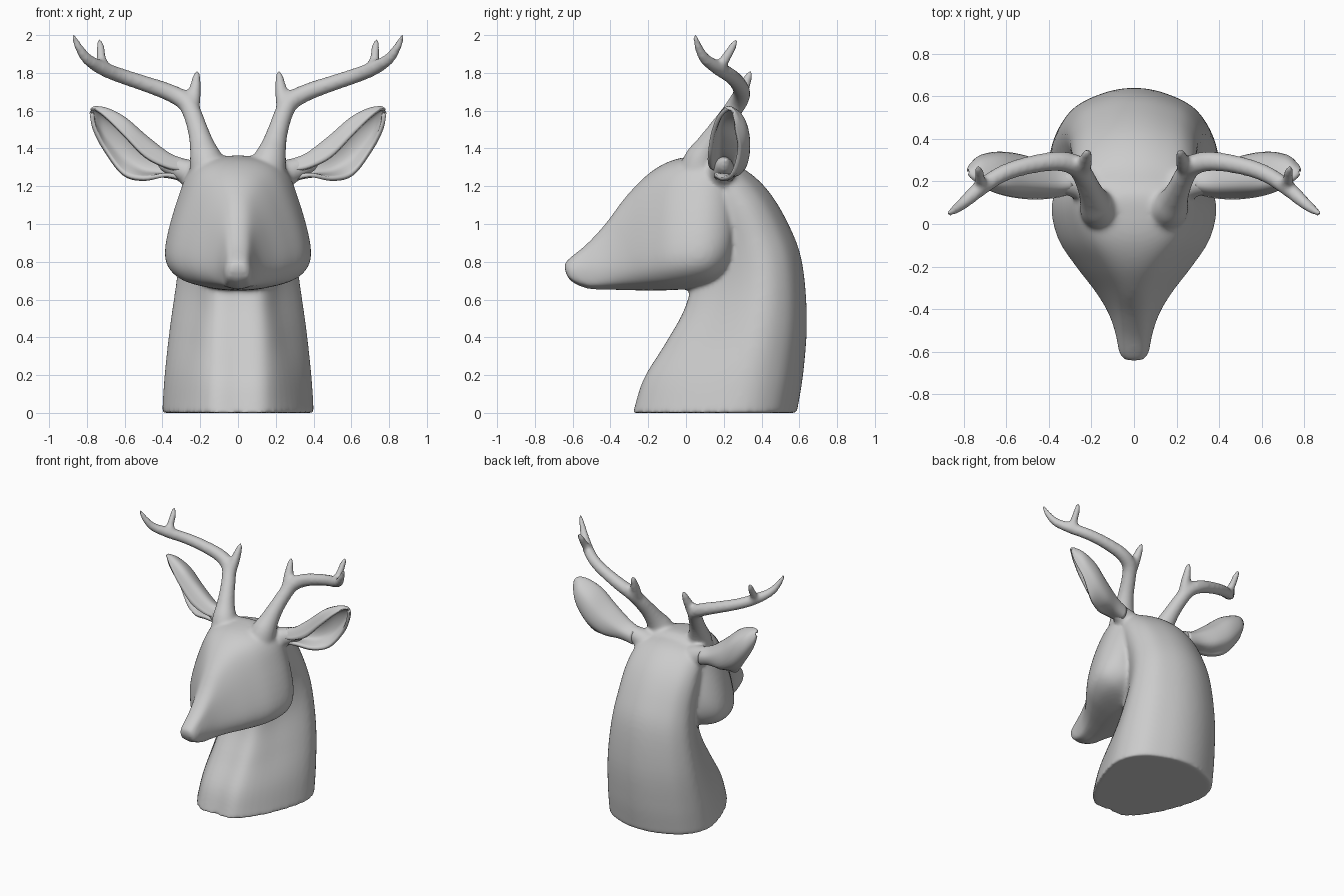
import bpy, math
from mathutils import Vector, Quaternion

if "Cube" in bpy.data.objects:
    bpy.data.objects.remove(bpy.data.objects["Cube"])


def spline(pts, n, closed=False):
    """Catmull-Rom curve through vectors of any size, n steps per span."""
    c, out = len(pts), []
    for i in range(c if closed else c - 1):
        if closed:
            a, b, d, e = (pts[(i + k) % c] for k in (-1, 0, 1, 2))
        else:
            b, d = pts[i], pts[i + 1]
            a = pts[i - 1] if i else b * 2 - d
            e = pts[i + 2] if i + 2 < c else d * 2 - b
        for s in range(n):
            t = s / n
            out.append((b * 2 + (d - a) * t + (a * 2 - b * 5 + d * 4 - e) * t * t
                        + (b * 3 - a - d * 3 + e) * t ** 3) * 0.5)
    if not closed:
        out.append(pts[-1].copy())
    return out


def skin(rings, closed=True):
    """Vertices and faces joining successive rings, capped when closed."""
    m = len(rings[0])
    verts = [p for r in rings for p in r]
    faces = [(i * m + j, i * m + (j + 1) % m, (i + 1) * m + (j + 1) % m, (i + 1) * m + j)
             for i in range(len(rings) - 1) for j in range(m if closed else m - 1)]
    if closed:
        faces += [tuple(reversed(range(m))), tuple(range(len(verts) - m, len(verts)))]
    return verts, faces


def loft(rings, n_along, n_round, closed=True):
    rings = [spline(r, n_round, closed) for r in rings]
    cols = [spline([r[j] for r in rings], n_along) for j in range(len(rings[0]))]
    return skin([list(r) for r in zip(*cols)], closed)


def tube(path, sides=16, n=6):
    """Tapered round tube; path entries are x, y, z, radius."""
    pts = spline([Vector(p) for p in path], n)
    prev, q, rings = Vector((0, 0, 1)), Quaternion(), []
    for i, p in enumerate(pts):
        t = (pts[min(i + 1, len(pts) - 1)] - pts[max(i - 1, 0)]).to_3d().normalized()
        q = prev.rotation_difference(t) @ q
        prev = t
        rings.append([p.to_3d() + q @ Vector((math.cos(a), math.sin(a), 0)) * p[3]
                      for a in (2 * math.pi * k / sides for k in range(sides))])
    return skin(rings)


def both_sides(part):
    """The part and its reflection in x."""
    verts, faces = part
    return [part, ([Vector((-v.x, v.y, v.z)) for v in verts], [f[::-1] for f in faces])]


def make(name, *parts):
    verts, faces = [], []
    for v, f in parts:
        o = len(verts)
        verts += v
        faces += [tuple(i + o for i in face) for face in f]
    me = bpy.data.meshes.new(name)
    me.from_pydata([tuple(v) for v in verts], [], faces)
    me.shade_smooth()
    ob = bpy.data.objects.new(name, me)
    bpy.context.collection.objects.link(ob)
    return ob


def symmetric(half):
    """Close a half profile whose first and last points lie on x = 0."""
    return half + [Vector((-p.x, p.y, p.z)) for p in half[-2:0:-1]]


# Neck: front y,z / back y,z / half width / fullness of the throat sides
neck = [(-.275, 0, .587, 0, .402, .78), (-.218, .18, .622, .22, .388, .75),
        (-.103, .37, .64, .5, .36, .7), (.0, .56, .614, .8, .322, .68),
        (.04, .75, .542, 1.0, .3, .72), (.02, .95, .432, 1.18, .29, .78),
        (-.03, 1.1, .3, 1.295, .265, .78), (-.06, 1.2, .15, 1.345, .2, .78)]
neck_rings = []
for fy, fz, by, bz, w, s in neck:
    f, b = Vector((0, fy, fz)), Vector((0, by, bz))
    section = [(0, 0), (.4, .02), (s, .28), (1, .63), (.83, .85), (.43, .962), (0, 1)]
    neck_rings.append(symmetric([f.lerp(b, t) + Vector((x * w, 0, 0)) for x, t in section]))

# Head: y / top z / bottom z / half width / z of widest / brow half width
head = [(-.642, .795, .75, .04, .775, .025), (-.61, .825, .695, .068, .755, .04),
        (-.52, .9, .656, .086, .76, .048), (-.42, 1.01, .652, .12, .77, .055),
        (-.32, 1.143, .65, .18, .79, .07), (-.2, 1.265, .648, .272, .82, .12),
        (-.08, 1.335, .65, .352, .84, .18), (.05, 1.36, .66, .387, .85, .22),
        (.15, 1.355, .685, .37, .87, .225), (.23, 1.29, .75, .3, .92, .2),
        (.27, 1.2, .85, .18, .98, .12)]
head_rings = []
for y, zt, zb, w, zw, tw in head:
    h = zt - zb
    head_rings.append(symmetric([Vector(p) for p in (
        (0, y, zt), (tw, y, zt - .07 * h), (tw * .42 + w * .58, y, zw + .55 * (zt - zw)),
        (w, y, zw), (w * .84, y, zb + .09 * h), (w * .4, y, zb + .01), (0, y, zb))]))

# Antlers: main beam with two tines
beam = [(.14, .06, 1.2, .1), (.155, .065, 1.28, .1), (.17, .08, 1.345, .088),
        (.188, .115, 1.41, .069), (.21, .165, 1.49, .056), (.24, .23, 1.58, .051),
        (.275, .275, 1.645, .051), (.36, .295, 1.695, .047), (.5, .275, 1.745, .043),
        (.62, .235, 1.785, .041), (.72, .17, 1.825, .039), (.8, .1, 1.875, .031),
        (.845, .065, 1.94, .023), (.868, .05, 1.99, .015), (.872, .047, 2.007, .006)]
inner_tine = [(.25, .25, 1.6, .045), (.232, .285, 1.68, .037), (.222, .32, 1.755, .028),
              (.217, .338, 1.8, .017), (.217, .341, 1.815, .006)]
outer_tine = [(.71, .17, 1.815, .034), (.722, .205, 1.87, .028), (.728, .245, 1.935, .023),
              (.733, .262, 1.97, .016), (.733, .266, 1.984, .006)]
# Ear roots blending into the skull
root = [(.15, .16, 1.2, .09), (.22, .18, 1.25, .085), (.28, .19, 1.28, .067),
        (.34, .2, 1.303, .056), (.39, .205, 1.32, .042), (.44, .215, 1.35, .006)]

parts = [loft(neck_rings, 5, 5), loft(head_rings, 5, 5)]
for path in (beam, inner_tine, outer_tine, root):
    parts += both_sides(tube(path))
bust = make("head_neck_and_antlers", *parts)
rm = bust.modifiers.new("fuse", 'REMESH')
rm.mode = 'VOXEL'
rm.voxel_size = .012
rm.use_smooth_shade = True
sm = bust.modifiers.new("soften", 'SMOOTH')
sm.factor = .5
sm.iterations = 14

# Ears: each row runs front rim, top ridge, back, lower back, lower rim
ear = [[(.29, .15, 1.28), (.29, .185, 1.335), (.29, .25, 1.3), (.29, .24, 1.24), (.29, .165, 1.24)],
       [(.38, .13, 1.3), (.37, .18, 1.368), (.38, .265, 1.33), (.38, .25, 1.26), (.38, .15, 1.26)],
       [(.49, .125, 1.355), (.49, .185, 1.46), (.51, .295, 1.41), (.51, .3, 1.29), (.5, .19, 1.238)],
       [(.6, .14, 1.465), (.6, .19, 1.555), (.62, .305, 1.51), (.62, .325, 1.37), (.605, .245, 1.262)],
       [(.69, .17, 1.555), (.69, .21, 1.602), (.71, .29, 1.57), (.715, .315, 1.48), (.70, .28, 1.385)],
       [(.75, .21, 1.602), (.75, .225, 1.613), (.758, .255, 1.6), (.763, .275, 1.55), (.758, .262, 1.5)],
       [(.772, .238, 1.6), (.772, .24, 1.605), (.774, .247, 1.6), (.775, .252, 1.59), (.774, .247, 1.585)]]
ears = make("ears", *both_sides(loft([[Vector(p) for p in row] for row in ear], 5, 5, False)))
so = ears.modifiers.new("thickness", 'SOLIDIFY')
so.thickness = .022
so.offset = 0
